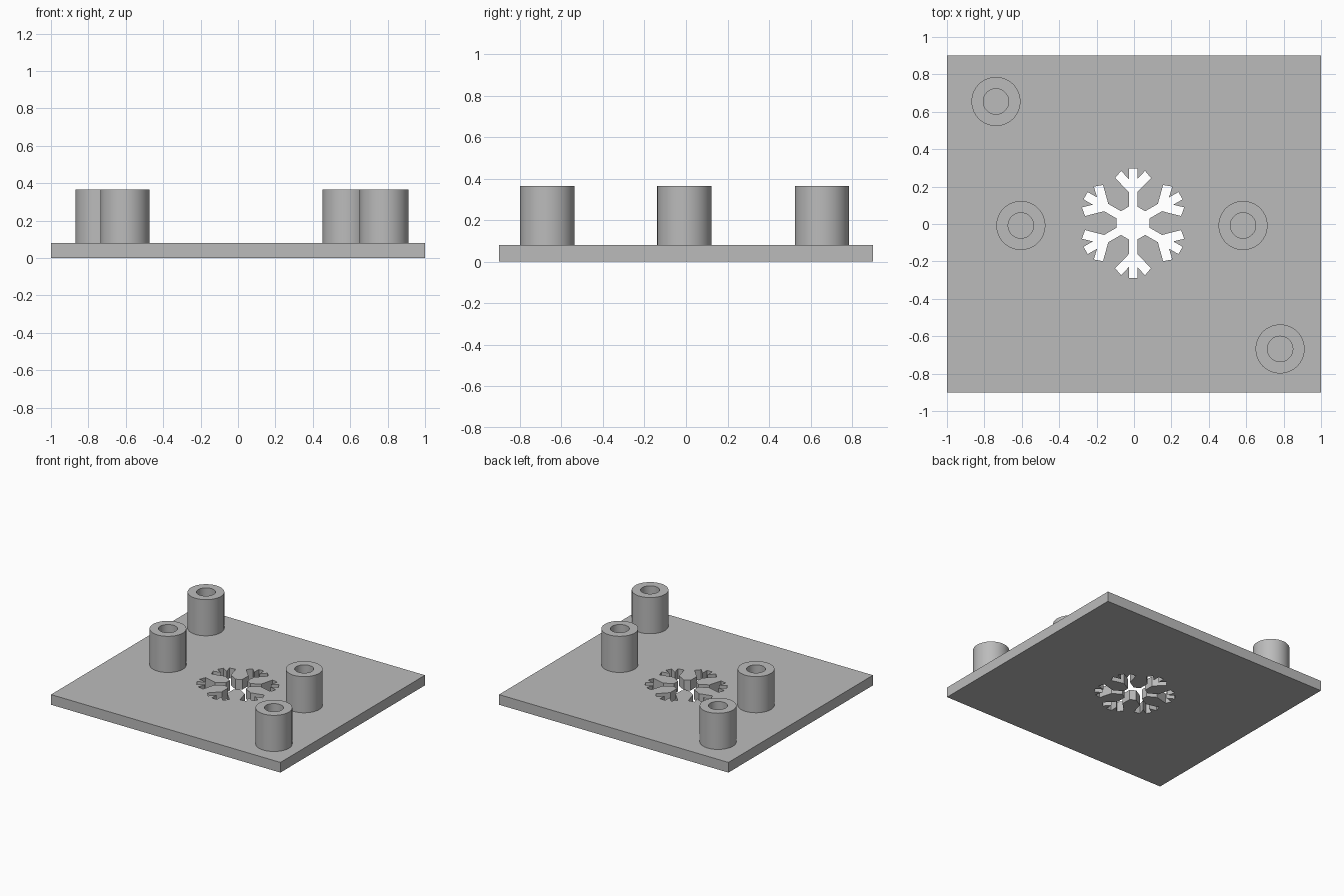
import bpy, bmesh, math
from mathutils import Matrix, Vector

default = bpy.data.objects.get("Cube")
if default:
    bpy.data.objects.remove(default, do_unlink=True)

PLATE_TOP = 0.08
BOSS_TOP = 0.365

# Single grey material
grey = bpy.data.materials.new("plain_grey")
grey.use_nodes = True
grey.diffuse_color = (0.5, 0.5, 0.5, 1)
grey.node_tree.nodes["Principled BSDF"].inputs["Base Color"].default_value = (0.5, 0.5, 0.5, 1)


def snowflake(cx, cy):
    """Outline of a six-armed snowflake, each arm a mirrored half profile."""
    half = [(0.0225, 0.088), (0.0225, 0.166), (0.096, 0.241),
            (0.064, 0.279), (0.0225, 0.235), (0.0225, 0.293)]
    arm = half + [(-x, y) for x, y in reversed(half)]
    outline = []
    for i in range(6):
        turn = Matrix.Rotation(math.radians(60 * i), 2)
        outline += [turn @ Vector(p) + Vector((cx, cy)) for p in arm]
    return outline


def add_outline(curve, points):
    spline = curve.splines.new("POLY")
    spline.points.add(len(points) - 1)
    for target, (x, y) in zip(spline.points, points):
        target.co = (x, y, 0, 1)
    spline.use_cyclic_u = True
    spline.use_smooth = False


# Base plate with the snowflake cut right through
curve = bpy.data.curves.new("base_plate", "CURVE")
curve.dimensions = "2D"
curve.fill_mode = "BOTH"
curve.extrude = PLATE_TOP / 2
add_outline(curve, [(-1, -0.9), (1, -0.9), (1, 0.9), (-1, 0.9)])
add_outline(curve, snowflake(-0.005, 0.005))
curve.materials.append(grey)
plate = bpy.data.objects.new("base_plate", curve)
plate.location.z = PLATE_TOP / 2
bpy.context.collection.objects.link(plate)
bpy.ops.object.select_all(action="DESELECT")
plate.select_set(True)
bpy.context.view_layer.objects.active = plate
bpy.ops.object.convert(target="MESH")


# Hollow bosses, lathed from a wall profile
def add_boss(name, x, y, outer=0.131, inner=0.068):
    bm = bmesh.new()
    profile = [(outer, PLATE_TOP), (outer, BOSS_TOP), (inner, BOSS_TOP), (inner, PLATE_TOP)]
    verts = [bm.verts.new((r, 0, z)) for r, z in profile]
    edges = [bm.edges.new((verts[i], verts[(i + 1) % 4])) for i in range(4)]
    bmesh.ops.spin(bm, geom=verts + edges, cent=(0, 0, 0), axis=(0, 0, 1),
                   angle=math.tau, steps=64)
    bmesh.ops.remove_doubles(bm, verts=bm.verts, dist=0.0005)
    bmesh.ops.recalc_face_normals(bm, faces=bm.faces)
    mesh = bpy.data.meshes.new(name)
    bm.to_mesh(mesh)
    bm.free()
    mesh.materials.append(grey)
    boss = bpy.data.objects.new(name, mesh)
    boss.location = (x, y, 0)
    bpy.context.collection.objects.link(boss)
    bpy.ops.object.select_all(action="DESELECT")
    boss.select_set(True)
    bpy.context.view_layer.objects.active = boss
    bpy.ops.object.shade_smooth_by_angle(angle=math.radians(30))


add_boss("back_right_boss", -0.738, 0.655)
add_boss("middle_right_boss", -0.605, -0.008)
add_boss("middle_left_boss", 0.583, -0.008)
add_boss("front_left_boss", 0.781, -0.668)
